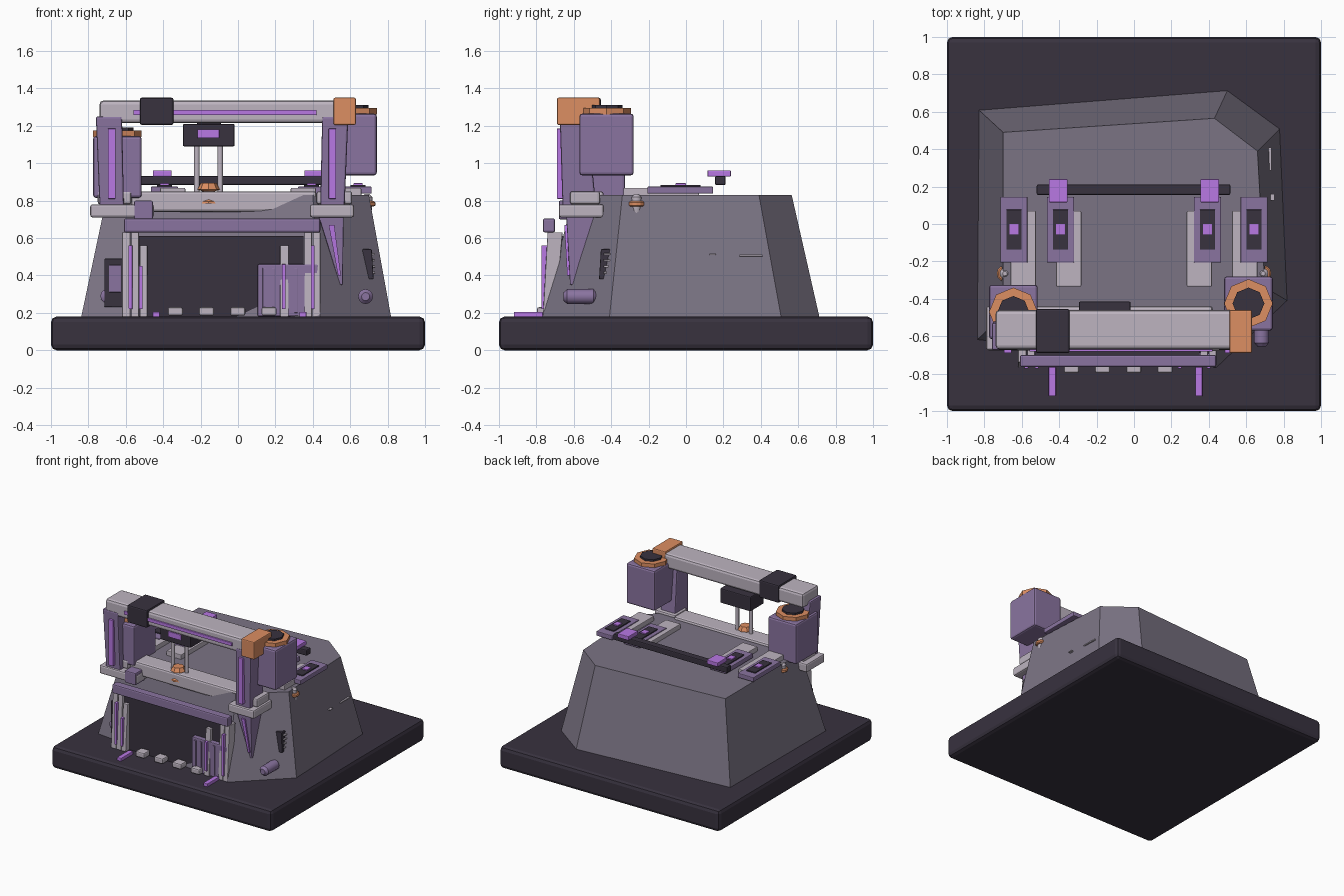
import bpy, bmesh, math
from mathutils import Vector


def material(name, hexcol):
    rgb = [int(hexcol[i:i + 2], 16) / 255 for i in (0, 2, 4)]
    m = bpy.data.materials.new(name)
    m.diffuse_color = [((c + 0.055) / 1.055) ** 2.4 for c in rgb] + [1]
    return m


DARK = material("dark", "38323f")
ROCK = material("rock", "7b7484")
PURPLE = material("purple", "8a74a0")
LIGHT = material("light_grey", "bdb4c0")
GLOW = material("violet", "b878e4")
ORANGE = material("orange", "dc8e62")


def finish(name, bm, mat, bevel=0.0, smooth=False):
    bmesh.ops.recalc_face_normals(bm, faces=bm.faces)
    me = bpy.data.meshes.new(name)
    bm.to_mesh(me)
    bm.free()
    me.materials.append(mat)
    ob = bpy.data.objects.new(name, me)
    bpy.context.collection.objects.link(ob)
    if bevel:
        b = ob.modifiers.new("bevel", "BEVEL")
        b.width, b.segments, b.limit_method = bevel, 2, "ANGLE"
    if smooth:
        bpy.context.view_layer.objects.active = ob
        ob.select_set(True)
        bpy.ops.object.shade_smooth_by_angle(angle=math.radians(40))
        ob.select_set(False)
    return ob


def loft(name, rings, mat, bevel=0.0, smooth=False):
    """Skin a stack of equal-length point rings and cap both ends."""
    bm = bmesh.new()
    vs = [[bm.verts.new(p) for p in ring] for ring in rings]
    n = len(vs[0])
    for a, b in zip(vs, vs[1:]):
        for i in range(n):
            j = (i + 1) % n
            bm.faces.new((a[i], a[j], b[j], b[i]))
    bm.faces.new(vs[0][::-1])
    bm.faces.new(vs[-1])
    return finish(name, bm, mat, bevel, smooth)


def rect(x, y, z):
    return [(x[0], y[0], z), (x[1], y[0], z), (x[1], y[1], z), (x[0], y[1], z)]


def box(name, x, y, z, mat, bevel=0.008):
    return loft(name, [rect(x, y, z[0]), rect(x, y, z[1])], mat, bevel)


def lathe(name, c, profile, mat, n=16, axis="z", smooth=False):
    """Rings of (radius, offset) along an axis through c."""
    rings = []
    for r, h in profile:
        ring = []
        for i in range(n):
            a = 2 * math.pi * i / n
            u, v = r * math.cos(a), r * math.sin(a)
            p = (u, v, h) if axis == "z" else (u, h, v)
            ring.append(Vector(c) + Vector(p))
        rings.append(ring)
    return loft(name, rings, mat, 0, smooth)


# Plinth and faceted rock
box("plinth", (-1, 1), (-1, 1), (0, 0.18), DARK, 0.03)
foot = [(-0.84, -0.62), (0.44, -0.77), (0.82, -0.41), (0.78, 0.51), (0.5, 0.715), (-0.83, 0.61)]
crown = [(-0.7, -0.49), (0.4, -0.6), (0.7, -0.34), (0.66, 0.39), (0.43, 0.565), (-0.7, 0.49)]
loft("rock_body", [[(x, y, 0.17) for x, y in foot], [(x, y, 0.83) for x, y in crown]], ROCK)

# Front doorway
box("doorway", (-0.53, 0.35), (-0.715, -0.5), (0.18, 0.61), DARK, 0)
box("lintel", (-0.61, 0.44), (-0.765, -0.70), (0.63, 0.705), PURPLE, 0.01)
box("lintel_block", (-0.555, -0.455), (-0.68, -0.56), (0.70, 0.80), PURPLE)
for x0, x1, top in ((-0.62, -0.575, 0.63), (-0.57, -0.53, 0.63), (-0.525, -0.485, 0.56),
                    (0.225, 0.27, 0.56), (0.355, 0.395, 0.63), (0.40, 0.44, 0.63)):
    loft("door_rail", [rect((x0, x1), (-0.765, -0.70), 0.18),
                       rect((x0, x1), (-0.74, -0.66), top)], LIGHT, 0.004)
box("door_panel", (0.105, 0.43), (-0.752, -0.68), (0.18, 0.46), PURPLE)
for x, top in ((-0.575, 0.56), (-0.52, 0.45), (0.245, 0.46), (0.4, 0.56)):
    box("door_light", (x - 0.01, x + 0.01), (-0.772, -0.73), (0.22, top), GLOW, 0.002)
for x in (0.14, 0.19, 0.31):
    box("panel_rib", (x - 0.008, x + 0.008), (-0.76, -0.74), (0.2, 0.44), PURPLE, 0.002)
for i in range(4):
    x = -0.335 + 0.167 * i
    box("threshold_stud", (x - 0.04, x + 0.04), (-0.797, -0.72), (0.185, 0.23), LIGHT, 0.01)
for x in (-0.437, 0.347):
    box("floor_light", (x - 0.019, x + 0.019), (-0.92, -0.765), (0.175, 0.205), GLOW, 0.004)

# Gantry supports
box("cross_ledge", (-0.57, 0.42), (-0.595, -0.44), (0.74, 0.85), LIGHT, 0.015)
box("left_foot_plate", (-0.79, -0.45), (-0.675, -0.44), (0.71, 0.78), LIGHT, 0.012)
box("right_foot_plate", (0.385, 0.62), (-0.68, -0.44), (0.71, 0.78), LIGHT, 0.012)
box("left_foot_cap", (-0.75, -0.57), (-0.62, -0.46), (0.78, 0.85), LIGHT, 0.012)
box("right_foot_cap", (0.42, 0.61), (-0.62, -0.46), (0.78, 0.85), LIGHT, 0.012)
for side, s, cx in (("left", -1, -0.675), ("right", 1, 0.505)):
    loft(side + "_column", [
        rect((cx - 0.065, cx + 0.065), (-0.66, -0.48), 0.77),
        rect(sorted((cx - 0.055 * s, cx + 0.085 * s)), (-0.675, -0.53), 1.25)], PURPLE, 0.01)
    box(side + "_column_light", (cx - 0.02, cx + 0.02), (-0.69, -0.64), (0.81, 1.185), GLOW, 0.003)
loft("right_brace", [rect((0.545, 0.56), (-0.62, -0.56), 0.35),
                     rect((0.43, 0.565), (-0.64, -0.46), 0.72)], PURPLE, 0.005)
loft("brace_light", [rect((0.535, 0.55), (-0.635, -0.58), 0.4),
                     rect((0.485, 0.515), (-0.65, -0.6), 0.67)], GLOW)

# Top beam
box("top_beam", (-0.74, 0.53), (-0.67, -0.46), (1.215, 1.335), LIGHT, 0.02)
box("beam_band", (-0.525, -0.345), (-0.69, -0.455), (1.205, 1.35), DARK, 0.01)
box("beam_end", (0.51, 0.63), (-0.69, -0.46), (1.205, 1.35), ORANGE, 0.008)
box("beam_light", (-0.56, 0.42), (-0.682, -0.66), (1.258, 1.285), GLOW, 0.003)

# Side drums with octagonal collars
for side, cx, cy, z in (("left", -0.645, -0.47, 0.815), ("right", 0.612, -0.425, 0.935)):
    box(side + "_drum", (cx - 0.13, cx + 0.13), (cy - 0.145, cy + 0.145), (z, z + 0.33), PURPLE, 0.015)
    lathe(side + "_drum_collar", (cx, cy, z + 0.33), [(0.13, -0.005), (0.13, 0.03)], ORANGE, 8)
    lathe(side + "_drum_mouth", (cx, cy, z + 0.36), [(0.085, -0.02), (0.085, 0.015)], DARK, 8)

# Hanging tool
box("tool_head", (-0.295, -0.018), (-0.59, -0.415), (1.09, 1.21), DARK, 0.008)
box("tool_hanger", (-0.22, -0.09), (-0.57, -0.5), (1.2, 1.23), DARK)
box("tool_light", (-0.217, -0.1), (-0.6, -0.57), (1.135, 1.18), GLOW, 0.003)
for x in (-0.22, -0.095):
    lathe("tool_rod", (x, -0.53, 0), [(0.015, 0.82), (0.015, 1.1)], LIGHT, 10, smooth=True)
lathe("tool_nozzle", (-0.157, -0.55, 0), [(0.06, 0.785), (0.058, 0.795), (0.022, 0.825),
      (0.022, 0.845), (0.06, 0.86), (0.042, 0.893)], ORANGE, 8)

# Roof plates, mirrored left and right
for s in (-1, 1):
    for cx in (0.393, 0.642):
        x = s * cx
        box("roof_plate", (x - 0.073, x + 0.073), (-0.207, 0.145), (0.837, 0.875), PURPLE, 0.006)
        box("plate_inset", (x - 0.041, x + 0.041), (-0.137, 0.077), (0.87, 0.884), DARK, 0.003)
        box("plate_light", (x - 0.024, x + 0.024), (-0.056, 0), (0.88, 0.893), GLOW, 0.002)
    for cx in (0.349, 0.592):
        x = s * cx
        box("roof_rail", (x - 0.067, x + 0.067), (-0.335, 0.07), (0.825, 0.868), LIGHT, 0.005)
    x = s * 0.405
    box("bar_clamp", (x - 0.05, x + 0.05), (0.115, 0.24), (0.928, 0.962), GLOW, 0.005)
    # Hanging drop lamps
    c = (s * 0.69, -0.265, 0)
    lathe("drop_tip", c, [(0.003, 0.67), (0.018, 0.70), (0.028, 0.77), (0.028, 0.82), (0.012, 0.835)],
          LIGHT, 12, smooth=True)
    lathe("drop_collar", c, [(0.036, 0.768), (0.044, 0.775), (0.044, 0.79), (0.036, 0.797)], ORANGE, 12)
box("roof_bar", (-0.52, 0.515), (0.155, 0.212), (0.883, 0.932), DARK, 0.008)

# Right flank: vent, canister and slits
loft("side_vent", [rect((0.64, 0.725), (-0.465, -0.435), 0.38),
                   rect((0.64, 0.715), (-0.455, -0.4), 0.54)], DARK, 0.004)
for i in range(4):
    z = 0.41 + 0.033 * i
    box("vent_slat", (0.66, 0.732), (-0.44, -0.405), (z, z + 0.01), LIGHT, 0.002)
lathe("side_canister", (0.682, 0, 0.287), [(0.022, -0.655), (0.04, -0.635), (0.04, -0.495),
      (0.022, -0.475)], PURPLE, 12, "y", True)
box("side_slit", (0.70, 0.735), (0.285, 0.41), (0.502, 0.512), LIGHT, 0.002)
box("side_slit_small", (0.70, 0.752), (0.125, 0.16), (0.51, 0.518), LIGHT, 0.002)

# Left front hatch
box("hatch_frame", (-0.715, -0.615), (-0.635, -0.54), (0.23, 0.49), DARK, 0.006)
box("hatch_panel", (-0.69, -0.625), (-0.642, -0.6), (0.31, 0.455), PURPLE, 0.004)
lathe("hatch_canister", (-0.7, 0, 0.29), [(0.02, -0.63), (0.036, -0.62), (0.036, -0.5)], PURPLE, 12, "y", True)
